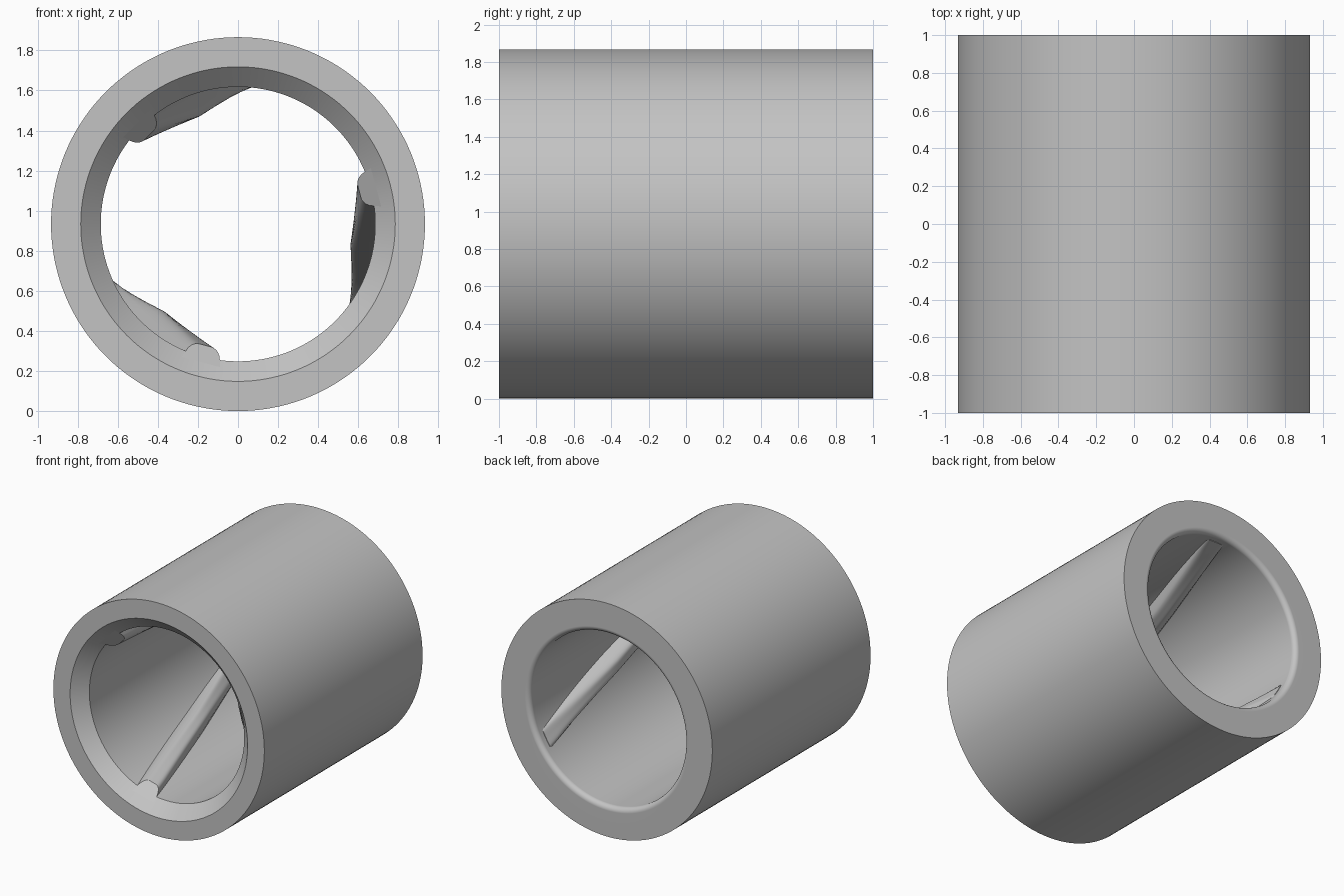
import bpy, bmesh, math
from mathutils import Vector

if "Cube" in bpy.data.objects:
    bpy.data.objects.remove(bpy.data.objects["Cube"], do_unlink=True)

OUTER, BORE, MOUTH = 0.933, 0.685, 0.785
FILLET, SEGMENTS = 0.04, 144

metal = bpy.data.materials.new("plain_grey")
metal.use_nodes = True
grey = (0.55, 0.55, 0.55, 1)
metal.diffuse_color = grey
metal.node_tree.nodes["Principled BSDF"].inputs["Base Color"].default_value = grey


def finish(bm, name):
    bmesh.ops.recalc_face_normals(bm, faces=bm.faces)
    mesh = bpy.data.meshes.new(name)
    bm.to_mesh(mesh)
    bm.free()
    mesh.materials.append(metal)
    obj = bpy.data.objects.new(name, mesh)
    obj.location.z = OUTER
    bpy.context.collection.objects.link(obj)
    bpy.ops.object.select_all(action='DESELECT')
    obj.select_set(True)
    bpy.context.view_layer.objects.active = obj
    bpy.ops.object.shade_smooth_by_angle(angle=math.radians(32))
    return obj


def bridge(bm, a, b):
    for i in range(len(a)):
        j = (i + 1) % len(a)
        bm.faces.new((a[i], a[j], b[j], b[i]))


def polar(angle, radius, y):
    return Vector((radius * math.cos(angle), y, radius * math.sin(angle)))


# Sleeve: revolved wall with a chamfered front mouth and a rounded back edge
profile = [(MOUTH, -1), (OUTER, -1), (OUTER, 1)]
for i in range(7):
    a = math.pi / 2 * i / 6
    profile.append((BORE + FILLET - FILLET * math.sin(a),
                    1 - FILLET + FILLET * math.cos(a)))
profile.append((BORE, -1 + MOUTH - BORE))

bm = bmesh.new()
rings = [[bm.verts.new(polar(math.tau * k / SEGMENTS, r, y)) for r, y in profile]
         for k in range(SEGMENTS)]
for k in range(SEGMENTS):
    bridge(bm, rings[k], rings[(k + 1) % SEGMENTS])
sleeve = finish(bm, "sleeve")
weighted = sleeve.modifiers.new("clean_shading", 'WEIGHTED_NORMAL')
weighted.keep_sharp = True


# Ribs: skewed bars, tallest halfway, fading into the bore at the back
def rib_section(centre, half_width, height, y):
    points = []
    for i in range(-8, 9):
        s = i / 8
        rise = height * (1 - s ** 4) - 0.035 * s ** 16
        radius = BORE - rise
        depth = -1 + MOUTH - radius if y is None else y
        points.append(polar(math.radians(centre + s * half_width), radius, depth))
    return points


def add_rib(name, turn):
    front = rib_section(turn + 15, 8, 0.058, None)
    middle = rib_section(turn - 8, 8, 0.115, 0.05)
    back = rib_section(turn - 30, 7, 0.004, 0.92)
    bm = bmesh.new()
    loops = []
    for start, end in ((front, middle), (middle, back)):
        for step in range(8):
            loops.append([bm.verts.new(p.lerp(q, step / 8))
                          for p, q in zip(start, end)])
    loops.append([bm.verts.new(p) for p in back])
    for a, b in zip(loops, loops[1:]):
        bridge(bm, a, b)
    bm.faces.new(loops[0])
    bm.faces.new(loops[-1])
    finish(bm, name)


for name, turn in (("rib_left", 0), ("rib_top", 120), ("rib_bottom", 240)):
    add_rib(name, turn)
